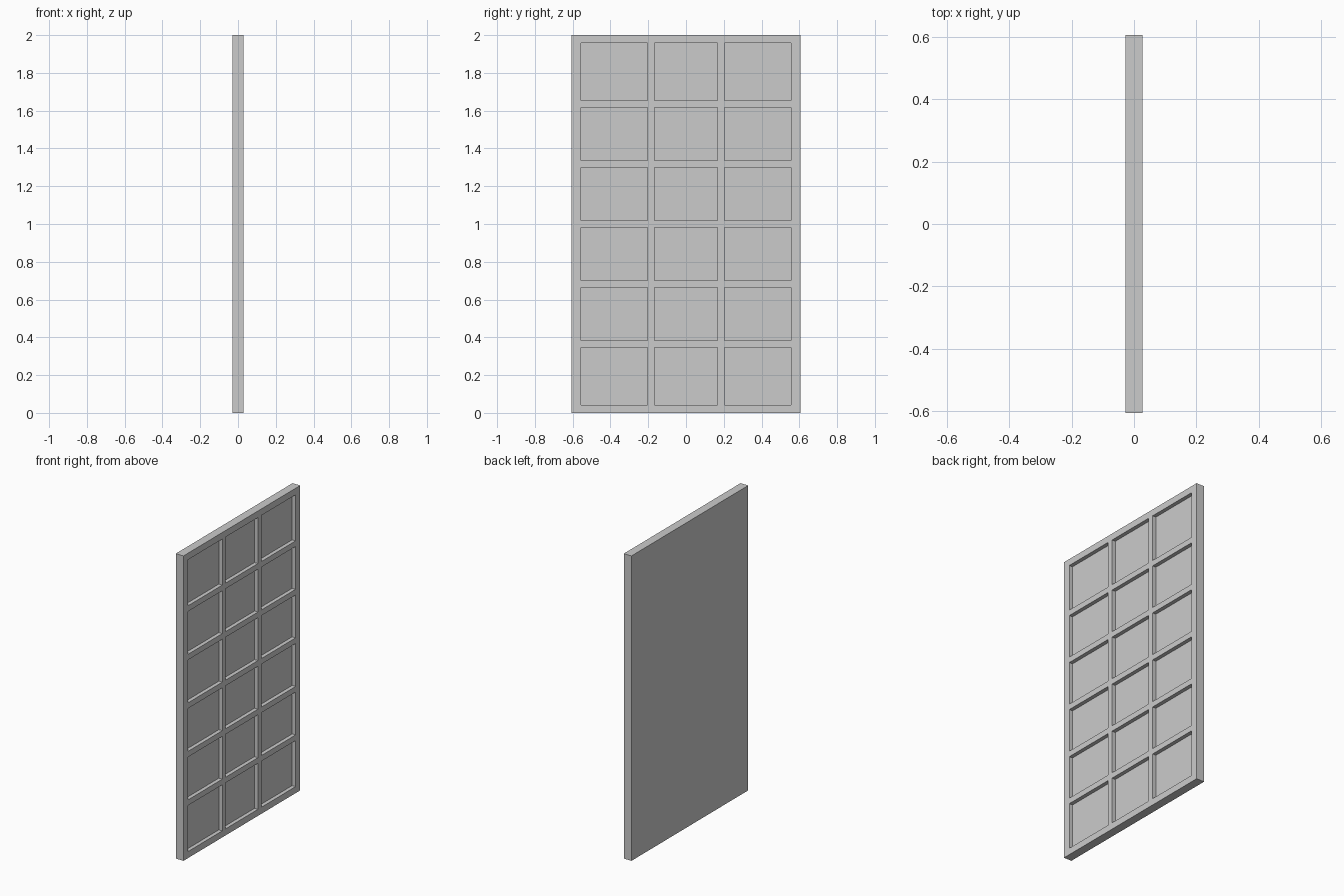
import bpy
import bmesh
from mathutils import Vector

if "Cube" in bpy.data.objects:
    bpy.data.objects.remove(bpy.data.objects["Cube"])

HALF_T = 0.028   # half thickness of the panel
DEPTH = 0.025    # recess depth on the +x face

# Grid lines: odd-numbered gaps are recessed panes, even gaps are bars
half_y = [0.167, 0.203, 0.557, 0.605]
half_z = [0.0185, 0.300, 0.337, 0.618, 0.655, 0.957, 1.0]
ys = [-v for v in reversed(half_y)] + half_y
zs = [1 - v for v in reversed(half_z)] + [1 + v for v in half_z]

bm = bmesh.new()

# Front lattice face split along the grid lines
grid = [[bm.verts.new((HALF_T, y, z)) for z in zs] for y in ys]
panes = []
for i in range(len(ys) - 1):
    for j in range(len(zs) - 1):
        face = bm.faces.new((grid[i][j], grid[i + 1][j],
                             grid[i + 1][j + 1], grid[i][j + 1]))
        if i % 2 and j % 2:
            panes.append(face)

# Outer edges and flat back
rim = [e for e in bm.edges if e.is_boundary]
out = bmesh.ops.extrude_edge_only(bm, edges=rim)["geom"]
bmesh.ops.translate(bm, vec=(-2 * HALF_T, 0, 0),
                    verts=[g for g in out if isinstance(g, bmesh.types.BMVert)])
bmesh.ops.holes_fill(bm, edges=[e for e in bm.edges if e.is_boundary], sides=0)

# Recessed panes
for face in panes:
    new = bmesh.ops.extrude_face_region(bm, geom=[face])["geom"]
    bmesh.ops.translate(bm, vec=Vector((-DEPTH, 0, 0)),
                        verts=[g for g in new if isinstance(g, bmesh.types.BMVert)])
    if face.is_valid:
        bmesh.ops.delete(bm, geom=[face], context='FACES_ONLY')

bmesh.ops.recalc_face_normals(bm, faces=bm.faces)
mesh = bpy.data.meshes.new("lattice_panel")
bm.to_mesh(mesh)
bm.free()
panel = bpy.data.objects.new("lattice_panel", mesh)
bpy.context.collection.objects.link(panel)
